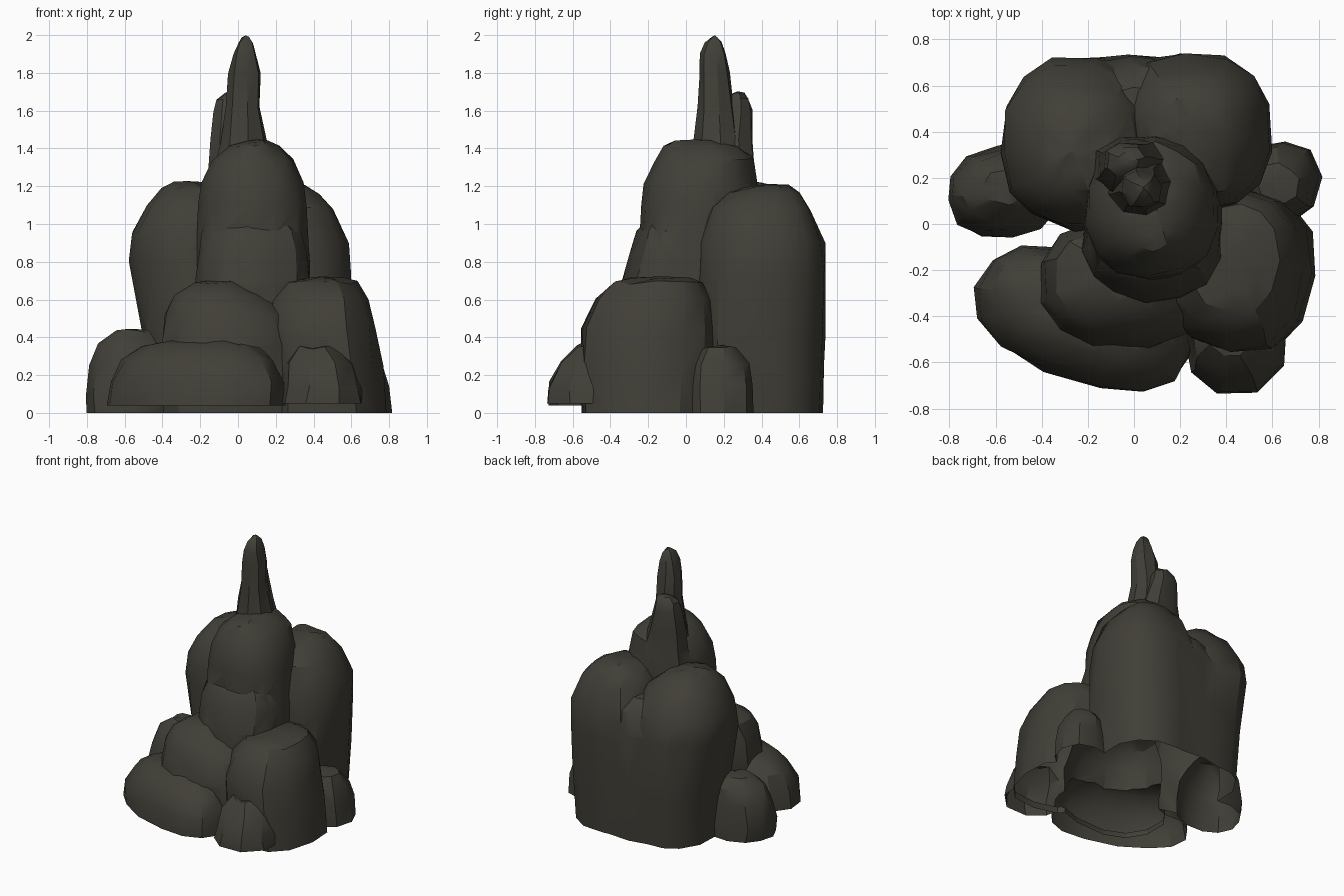
import bpy, bmesh, math, random
from mathutils import Vector

random.seed(4)
stone = bpy.data.materials.new("dark grey brown stone")
stone.diffuse_color = (0.052, 0.049, 0.038, 1)
parts = []


def rock(name, rings, n=12, rot=0, power=2.4, jitter=0.01):
    """Loft a closed boulder; rings are (z, x0, x1, y0, y1)."""
    bm = bmesh.new()
    _, x0, x1, y0, y1 = rings[0]
    px, py = (x0 + x1) / 2, (y0 + y1) / 2
    ca, sa = math.cos(math.radians(rot)), math.sin(math.radians(rot))
    phase = random.uniform(0, 0.3)
    loops = []
    for z, x0, x1, y0, y1 in rings:
        loop = []
        for i in range(n):
            t = 2 * math.pi * i / n + phase
            c, s = math.cos(t), math.sin(t)
            x = (x0 + x1) / 2 + (x1 - x0) / 2 * math.copysign(abs(c) ** (2 / power), c) - px
            y = (y0 + y1) / 2 + (y1 - y0) / 2 * math.copysign(abs(s) ** (2 / power), s) - py
            j = [random.uniform(-jitter, jitter) for _ in range(3)]
            if z < 0.08:
                j[2] = 0
            loop.append(bm.verts.new((px + x * ca - y * sa + j[0],
                                      py + x * sa + y * ca + j[1], z + j[2])))
        loops.append(loop)
    bm.faces.new(loops[0][::-1])
    for a, b in zip(loops, loops[1:]):
        for i in range(n):
            k = (i + 1) % n
            bm.faces.new((a[i], a[k], b[k], b[i]))
    # crown of the boulder
    tip = bm.verts.new(sum((v.co for v in loops[-1]), Vector()) / n + Vector((0, 0, 0.012)))
    for i in range(n):
        bm.faces.new((loops[-1][i], loops[-1][(i + 1) % n], tip))
    me = bpy.data.meshes.new(name)
    bm.to_mesh(me)
    bm.free()
    me.materials.append(stone)
    ob = bpy.data.objects.new(name, me)
    bpy.context.collection.objects.link(ob)
    parts.append(ob)


# tall boulders at the back, with the wall that joins them
rock("back_left_boulder", [
    (0.00, -0.48, 0.14, -0.02, 0.71), (0.40, -0.51, 0.14, -0.03, 0.73),
    (0.80, -0.57, 0.12, -0.02, 0.73), (0.95, -0.57, 0.08, 0.00, 0.69),
    (1.10, -0.49, 0.01, 0.06, 0.60), (1.19, -0.40, -0.10, 0.15, 0.50),
    (1.215, -0.34, -0.20, 0.23, 0.40)], n=14, power=2.4)
rock("back_right_boulder", [
    (0.00, -0.14, 0.56, 0.05, 0.72), (0.40, -0.14, 0.59, 0.04, 0.735),
    (0.72, -0.12, 0.60, 0.05, 0.745), (0.90, -0.08, 0.585, 0.06, 0.73),
    (1.08, 0.00, 0.51, 0.12, 0.66), (1.16, 0.06, 0.43, 0.22, 0.61),
    (1.20, 0.14, 0.36, 0.33, 0.55)], n=14, power=2.4)
rock("back_wall", [
    (0.00, -0.42, 0.46, 0.10, 0.72), (0.45, -0.42, 0.46, 0.10, 0.735),
    (0.80, -0.36, 0.40, 0.10, 0.73), (0.95, -0.24, 0.28, 0.10, 0.68),
    (1.03, -0.14, 0.16, 0.15, 0.60)], n=14, power=2.6)

# central column and the shoulder in front of it
rock("central_column", [
    (0.00, -0.22, 0.40, -0.24, 0.38), (0.80, -0.22, 0.38, -0.25, 0.38),
    (1.10, -0.215, 0.37, -0.245, 0.38), (1.22, -0.20, 0.355, -0.215, 0.37),
    (1.34, -0.14, 0.30, -0.16, 0.35), (1.41, -0.05, 0.22, -0.11, 0.29),
    (1.435, 0.04, 0.16, -0.06, 0.16)], n=14, power=2.2)
rock("column_shoulder", [
    (0.00, -0.24, 0.40, -0.36, 0.20), (0.70, -0.225, 0.38, -0.335, 0.20),
    (0.86, -0.21, 0.37, -0.30, 0.20), (0.96, -0.19, 0.35, -0.255, 0.18),
    (1.00, -0.15, 0.30, -0.22, 0.12)], n=14, power=2.2)

# spires on the summit
rock("tall_spire", [
    (1.25, -0.14, 0.22, 0.00, 0.34), (1.43, -0.09, 0.155, 0.04, 0.28),
    (1.62, -0.065, 0.12, 0.065, 0.25), (1.80, -0.055, 0.12, 0.068, 0.235),
    (1.90, -0.03, 0.10, 0.075, 0.21), (1.96, 0.00, 0.085, 0.10, 0.19),
    (1.985, 0.02, 0.06, 0.13, 0.17)], n=8, jitter=0.006)
rock("short_spire", [
    (1.10, -0.20, 0.20, 0.10, 0.38), (1.30, -0.165, 0.16, 0.11, 0.37),
    (1.45, -0.15, 0.11, 0.13, 0.36), (1.60, -0.13, 0.065, 0.17, 0.355),
    (1.66, -0.12, 0.05, 0.20, 0.335), (1.69, -0.07, 0.02, 0.24, 0.31)],
    n=8, jitter=0.006)

# middle tier at the front
rock("front_left_boulder", [
    (0.00, -0.41, 0.34, -0.53, 0.02), (0.35, -0.41, 0.33, -0.535, 0.02),
    (0.52, -0.39, 0.28, -0.50, 0.00), (0.63, -0.34, 0.15, -0.43, -0.03),
    (0.69, -0.24, 0.00, -0.34, -0.09)])
rock("front_right_boulder", [
    (0.00, 0.15, 0.79, -0.56, 0.15), (0.25, 0.14, 0.765, -0.565, 0.155),
    (0.45, 0.14, 0.735, -0.55, 0.15), (0.60, 0.17, 0.695, -0.48, 0.135),
    (0.69, 0.24, 0.62, -0.39, 0.09), (0.71, 0.32, 0.55, -0.30, 0.03)],
    rot=-6, power=2.3)

# low stones around the foot
rock("low_front_stone", [
    (0.04, -0.71, 0.27, -0.685, -0.14), (0.16, -0.70, 0.27, -0.68, -0.14),
    (0.28, -0.64, 0.20, -0.62, -0.18), (0.36, -0.53, 0.10, -0.54, -0.24),
    (0.385, -0.40, -0.02, -0.47, -0.34)], n=14, rot=-20, power=2.3)
rock("small_front_stone", [
    (0.05, 0.21, 0.67, -0.75, -0.25), (0.14, 0.225, 0.655, -0.745, -0.25),
    (0.26, 0.245, 0.62, -0.67, -0.27), (0.345, 0.31, 0.53, -0.58, -0.36)],
    n=9, power=2.1)
rock("small_left_stone", [
    (0.00, -0.80, -0.30, -0.06, 0.34), (0.10, -0.815, -0.30, -0.06, 0.345),
    (0.26, -0.79, -0.31, -0.03, 0.33), (0.36, -0.74, -0.36, 0.01, 0.30),
    (0.435, -0.65, -0.45, 0.09, 0.24)], n=12, rot=8, power=2.1)
rock("small_right_stone", [
    (0.00, 0.45, 0.81, 0.01, 0.355), (0.14, 0.45, 0.80, 0.01, 0.35),
    (0.26, 0.46, 0.77, 0.03, 0.33), (0.35, 0.53, 0.71, 0.09, 0.26)], n=9)

# fuse all boulders into one hollow shell
helpers = bpy.data.collections.new("boulders_to_fuse")
for ob in parts[1:]:
    helpers.objects.link(ob)
shell = parts[0]
shell.name = "rock_formation"
mod = shell.modifiers.new("fuse", 'BOOLEAN')
mod.operation = 'UNION'
mod.operand_type = 'COLLECTION'
mod.collection = helpers
mod.solver = 'EXACT'
bpy.ops.object.select_all(action='DESELECT')
shell.select_set(True)
bpy.context.view_layer.objects.active = shell
bpy.ops.object.modifier_apply(modifier=mod.name)
for ob in parts[1:]:
    bpy.data.objects.remove(ob)
bpy.data.collections.remove(helpers)

# open the underside
bm = bmesh.new()
bm.from_mesh(shell.data)
bm.normal_update()
under = [f for f in bm.faces if f.normal.z < -0.9 and f.calc_center_median().z < 0.1]
bmesh.ops.delete(bm, geom=under, context='FACES')
bm.to_mesh(shell.data)
bm.free()
bpy.ops.object.shade_smooth_by_angle(angle=math.radians(32))
